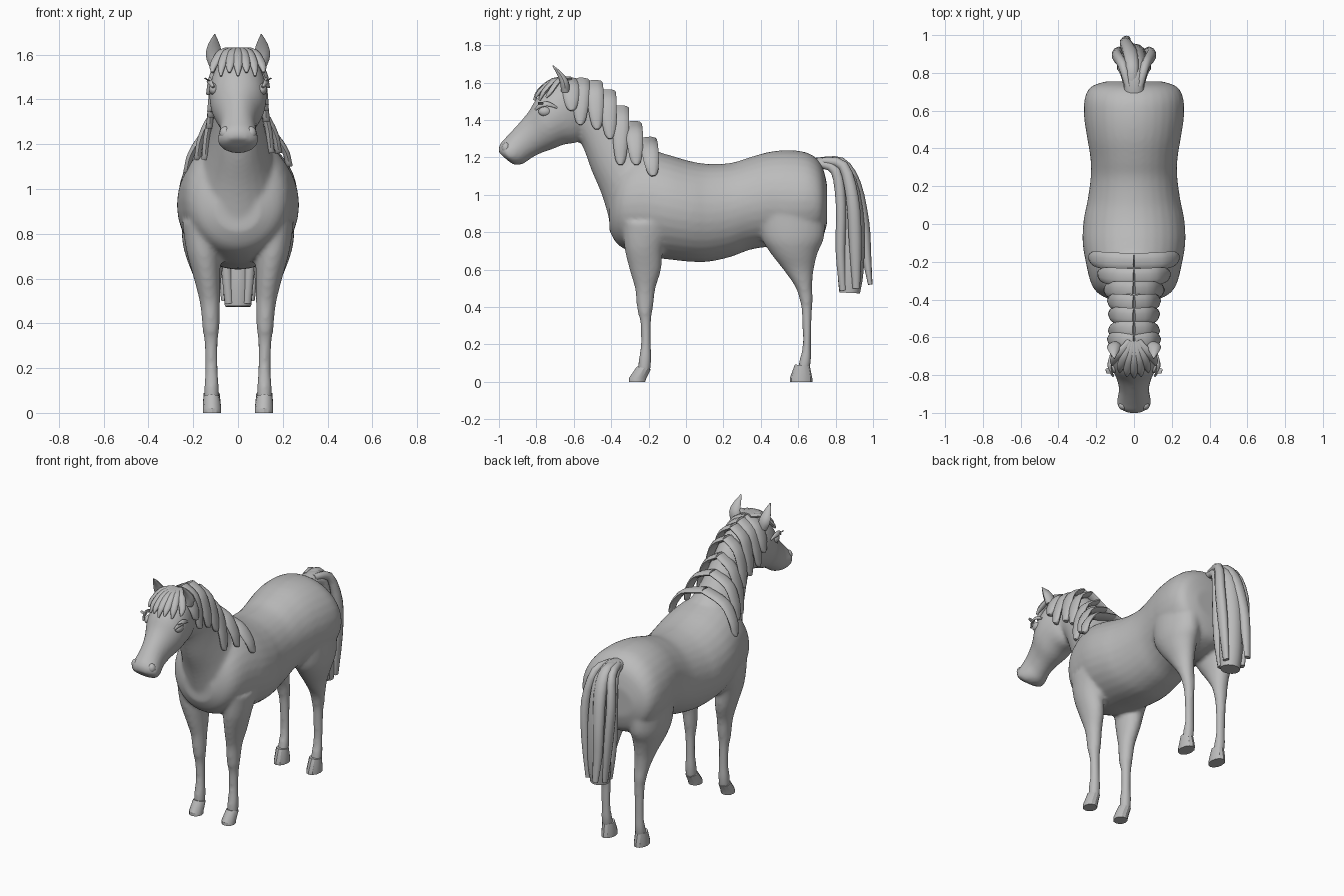
import bpy, bmesh, math
from mathutils import Vector

grey = bpy.data.materials.new("warm_grey")
grey.diffuse_color = (0.5, 0.5, 0.5, 1)


def smooth_rows(rows, steps):
    """Catmull-Rom interpolation through rows of numbers."""
    out = []
    for i in range(len(rows) - 1):
        p0, p1 = rows[max(i - 1, 0)], rows[i]
        p2, p3 = rows[i + 1], rows[min(i + 2, len(rows) - 1)]
        for k in range(steps):
            t = k / steps
            out.append([0.5 * (2 * b + (c - a) * t + (2 * a - 5 * b + 4 * c - d) * t * t
                               + (3 * b - a - 3 * c + d) * t ** 3)
                        for a, b, c, d in zip(p0, p1, p2, p3)])
    return out + [list(rows[-1])]


def skin(bm, rings):
    """Joins rings of points into a closed tube."""
    vs = [[bm.verts.new(p) for p in r] for r in rings]
    n = len(vs[0])
    for a, b in zip(vs, vs[1:]):
        for i in range(n):
            bm.faces.new((a[i], a[(i + 1) % n], b[(i + 1) % n], b[i]))
    bm.faces.new(vs[0])
    bm.faces.new(vs[-1][::-1])


def loft(bm, rows, side=1, n=24, steps=4):
    """Rows: y, z of one edge, y, z of the opposite edge, half width, x centre."""
    rings = []
    for y1, z1, y2, z2, w, cx in smooth_rows(rows, steps):
        ring = []
        for i in range(n):
            a = math.tau * i / n
            c = (1 + math.cos(a)) / 2
            ring.append((side * cx + w * math.sin(a), y2 + (y1 - y2) * c, z2 + (z1 - z2) * c))
        rings.append(ring)
    skin(bm, rings)


def strand(bm, rows, normal, n=10, steps=3):
    """Flat lock of hair. Rows: x, y, z, half width, half thickness."""
    rows = smooth_rows(rows, steps)
    pts = [Vector(r[:3]) for r in rows]
    rings = []
    for i, r in enumerate(rows):
        t = (pts[min(i + 1, len(pts) - 1)] - pts[max(i - 1, 0)]).normalized()
        across = t.cross(Vector(normal)).normalized()
        out = across.cross(t)
        rings.append([pts[i] + across * (r[3] * math.cos(math.tau * k / n))
                      + out * (r[4] * math.sin(math.tau * k / n)) for k in range(n)])
    skin(bm, rings)


def finish(bm, name, angle=50):
    bmesh.ops.recalc_face_normals(bm, faces=bm.faces[:])
    me = bpy.data.meshes.new(name)
    bm.to_mesh(me)
    bm.free()
    ob = bpy.data.objects.new(name, me)
    bpy.context.collection.objects.link(ob)
    me.materials.append(grey)
    bpy.ops.object.select_all(action='DESELECT')
    ob.select_set(True)
    bpy.context.view_layer.objects.active = ob
    bpy.ops.object.shade_smooth_by_angle(angle=math.radians(angle))
    return ob


# Torso, neck, head and legs, fused into one skin
bm = bmesh.new()
torso = [(-.41, 1.0, .81, .10), (-.375, 1.11, .745, .18), (-.32, 1.19, .705, .225),
         (-.22, 1.24, .67, .252), (-.1, 1.215, .655, .272), (.02, 1.18, .642, .267),
         (.12, 1.165, .642, .247), (.24, 1.17, .668, .23), (.34, 1.2, .705, .23),
         (.45, 1.23, .72, .247), (.56, 1.238, .70, .264), (.66, 1.22, .72, .262),
         (.725, 1.16, .76, .23), (.755, 1.05, .85, .15)]
loft(bm, [(y, t, y, b, w, 0) for y, t, b, w in torso], n=32)
loft(bm, [(-.10, 1.18, -.40, .82, .18, 0), (-.16, 1.24, -.428, .93, .17, 0),
          (-.22, 1.29, -.458, 1.02, .145, 0), (-.32, 1.41, -.505, 1.13, .117, 0),
          (-.42, 1.53, -.545, 1.24, .102, 0), (-.52, 1.59, -.578, 1.30, .097, 0),
          (-.62, 1.60, -.62, 1.30, .10, 0)])
loft(bm, [(-.56, 1.59, -.55, 1.32, .085, 0), (-.64, 1.618, -.58, 1.28, .112, 0),
          (-.72, 1.59, -.65, 1.268, .128, 0), (-.795, 1.52, -.71, 1.245, .122, 0),
          (-.845, 1.44, -.78, 1.22, .094, 0), (-.905, 1.37, -.835, 1.19, .08, 0),
          (-.96, 1.31, -.87, 1.165, .086, 0), (-.995, 1.27, -.915, 1.16, .09, 0),
          (-1.005, 1.23, -.95, 1.18, .055, 0)])
front_leg = [(-.34, -.06, .85, .08, .17), (-.33, -.12, .72, .075, .155), (-.302, -.133, .6, .059, .138),
             (-.273, -.163, .5, .046, .126), (-.265, -.173, .42, .04, .122), (-.258, -.181, .37, .037, .121),
             (-.243, -.187, .31, .03, .12), (-.241, -.187, .2, .028, .118), (-.253, -.185, .12, .033, .118),
             (-.256, -.192, .05, .033, .118)]
hind_leg = [(.38, .74, .95, .10, .15), (.40, .74, .78, .10, .15), (.45, .705, .69, .085, .145),
            (.52, .683, .6, .061, .135), (.583, .675, .51, .047, .127), (.607, .678, .44, .039, .122),
            (.619, .673, .37, .032, .12), (.624, .67, .2, .028, .118), (.607, .67, .12, .032, .118),
            (.595, .66, .06, .032, .118)]
for s in (1, -1):
    for leg in (front_leg, hind_leg):
        loft(bm, [(a, z, b, z, w, cx) for a, b, z, w, cx in leg], side=s)
body = finish(bm, "body", 180)
rm = body.modifiers.new("fuse", 'REMESH')
rm.mode = 'VOXEL'
rm.voxel_size = 0.012
rm.use_smooth_shade = True
sm = body.modifiers.new("soften", 'SMOOTH')
sm.factor = 0.5
sm.iterations = 6

# Hooves
bm = bmesh.new()
for s in (1, -1):
    loft(bm, [(-.262, .082, -.188, .065, .036, .118), (-.305, .02, -.212, .02, .041, .116),
              (-.305, 0, -.218, 0, .041, .116)], side=s, n=12, steps=1)
    loft(bm, [(.582, .092, .662, .085, .036, .118), (.555, .02, .675, .02, .041, .116),
              (.555, 0, .675, 0, .041, .116)], side=s, n=12, steps=1)
finish(bm, "hooves", 30)

# Mane: root y, z and tip y, z, x for each pair of locks
locks = [(-.62, 1.612, -.61, 1.45, .125), (-.56, 1.612, -.565, 1.375, .12),
         (-.49, 1.60, -.475, 1.35, .12), (-.42, 1.55, -.405, 1.30, .125),
         (-.35, 1.465, -.35, 1.16, .145), (-.28, 1.38, -.265, 1.16, .178),
         (-.20, 1.295, -.175, 1.10, .225)]
bm = bmesh.new()
for s in (1, -1):
    for y0, z0, y1, z1, x in locks:
        drop = 0.03 if s < 0 else 0
        rows = []
        for f, fx, w in ((0, 0, .044), (.2, .62, .046), (.6, .92, .04), (.9, 1, .028), (1, 1.02, .012)):
            rows.append((s * x * fx, y0 + (y1 - y0) * f, z0 + (z1 - drop - z0) * f, w, .016))
        strand(bm, rows, (s, 0, .5))
finish(bm, "mane")

# Forelock
bm = bmesh.new()
for i in range(-3, 4):
    x = i * .036
    back = 5.5 * x * x
    tip = 1.505 + .015 * (i % 2)
    strand(bm, [(x * .2, -.62, 1.62, .018, .012), (x * .65, -.71 + back * .5, 1.612, .022, .013),
                (x, -.785 + back, 1.555, .02, .013), (x * 1.06, -.812 + back, tip, .005, .006)],
           (x * 4, -.7, .7))
finish(bm, "forelock")

# Ears
bm = bmesh.new()
for s in (1, -1):
    strand(bm, [(s * .095, -.645, 1.555, .033, .024), (s * .107, -.65, 1.60, .037, .024),
                (s * .107, -.675, 1.645, .026, .015), (s * .104, -.712, 1.69, .003, .003)], (0, -1, 0))
finish(bm, "ears")

# Eyes and nostrils
for name, loc, size in (("eyes", (.108, -.755, 1.445), (.022, .034, .026)),
                        ("nostrils", (.056, -.962, 1.25), (.026, .024, .03))):
    bm = bmesh.new()
    for s in (1, -1):
        ball = bmesh.ops.create_uvsphere(bm, u_segments=16, v_segments=10, radius=1)["verts"]
        for v in ball:
            v.co = Vector((s * loc[0] + v.co.x * size[0], loc[1] + v.co.y * size[1], loc[2] + v.co.z * size[2]))
    finish(bm, name)

# Eyelids with lashes
bm = bmesh.new()
for s in (1, -1):
    strand(bm, [(s * .11, -.805, 1.455, .006, .006), (s * .126, -.775, 1.48, .014, .007),
                (s * .13, -.735, 1.485, .014, .007), (s * .122, -.69, 1.465, .005, .005)], (s, 0, .6))
    strand(bm, [(s * .115, -.77, 1.475, .02, .003), (s * .148, -.78, 1.495, .012, .002)], (0, 0, 1))
finish(bm, "eyelids")

# Tail: a thick core with looser locks around it
bm = bmesh.new()
strand(bm, [(0, .68, 1.165, .03, .05), (0, .79, 1.165, .035, .055), (0, .865, 1.07, .05, .06),
            (0, .885, .85, .068, .068), (0, .88, .6, .07, .07), (0, .875, .475, .055, .06)], (1, 0, 0), n=14)
for s in (1, -1):
    strand(bm, [(s * .03, .71, 1.165, .02, .02), (s * .05, .80, 1.13, .028, .024),
                (s * .065, .828, .95, .027, .026), (s * .055, .826, .7, .026, .026),
                (s * .04, .84, .49, .02, .02)], (1, 0, 0))
    strand(bm, [(s * .03, .73, 1.18, .02, .02), (s * .06, .84, 1.155, .028, .025),
                (s * .09, .89, .98, .034, .028), (s * .08, .905, .75, .034, .026),
                (s * .06, .91, .5, .02, .015)], (1, 0, 0))
strand(bm, [(-.01, .72, 1.175, .022, .03), (-.01, .83, 1.175, .025, .035), (-.02, .905, 1.06, .03, .04),
            (-.04, .95, .85, .03, .035), (-.045, .965, .68, .025, .03), (-.04, .985, .52, .012, .02)], (1, 0, 0))
finish(bm, "tail")
